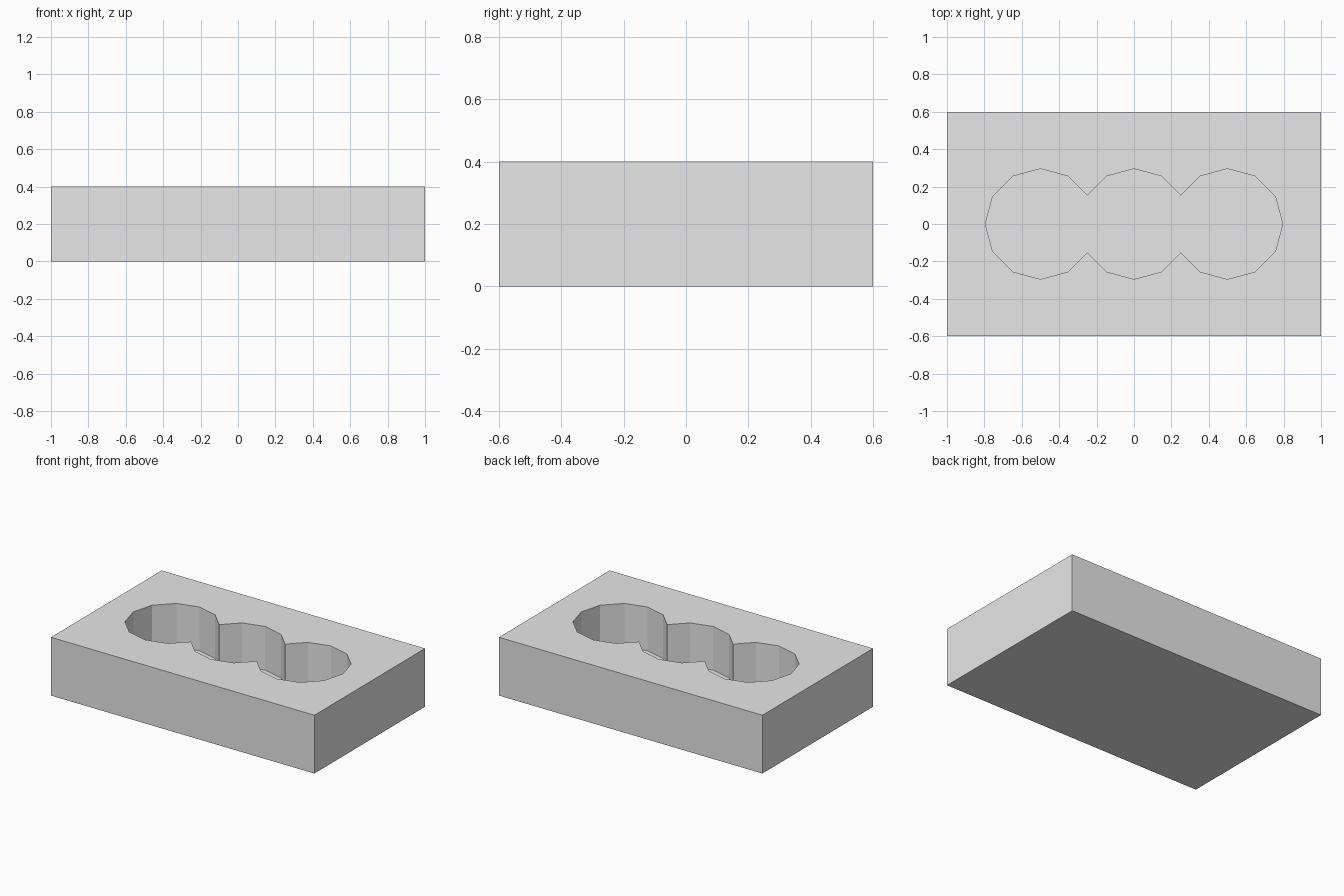
import bpy
import bmesh
from math import cos, sin, radians

cube = bpy.data.objects.get("Cube")
if cube:
    bpy.data.objects.remove(cube, do_unlink=True)

LENGTH, WIDTH, HEIGHT = 2.0, 1.2, 0.4
FLOOR = 0.1          # thickness left under the pocket
RADIUS = 0.295       # twelve-sided lobes
SPACING = 0.5

grey = bpy.data.materials.new("light grey")
grey.use_nodes = True
colour = (0.8, 0.8, 0.8, 1)
grey.diffuse_color = colour
grey.node_tree.nodes["Principled BSDF"].inputs["Base Color"].default_value = colour


def prism(name, outline, bottom, top):
    """Extrude a flat outline from bottom to top."""
    bm = bmesh.new()
    face = bm.faces.new([bm.verts.new((x, y, bottom)) for x, y in outline])
    grown = bmesh.ops.extrude_face_region(bm, geom=[face], use_keep_orig=True)
    moved = [v for v in grown["geom"] if isinstance(v, bmesh.types.BMVert)]
    bmesh.ops.translate(bm, verts=moved, vec=(0, 0, top - bottom))
    bmesh.ops.recalc_face_normals(bm, faces=bm.faces)
    mesh = bpy.data.meshes.new(name)
    bm.to_mesh(mesh)
    bm.free()
    mesh.materials.append(grey)
    obj = bpy.data.objects.new(name, mesh)
    bpy.context.collection.objects.link(obj)
    return obj


def lobe_point(centre, angle):
    a = radians(angle)
    return centre + RADIUS * cos(a), RADIUS * sin(a)


# Front half of the three-lobed pocket outline, with a cusp between lobes
cusp_y = RADIUS * (cos(radians(30)) + 0.5) - SPACING / 2
front = [lobe_point(-SPACING, a) for a in (180, 210)]
for i in (-1, 0, 1):
    front += [lobe_point(i * SPACING, a) for a in (240, 270, 300)]
    if i < 1:
        front.append(((i + 0.5) * SPACING, -cusp_y))
front.append(lobe_point(SPACING, 330))

# Back half is the front half turned around
pocket_outline = front + [(-x, -y) for x, y in front]

# Solid block
hx, hy = LENGTH / 2, WIDTH / 2
block = prism("block", [(-hx, -hy), (hx, -hy), (hx, hy), (-hx, hy)], 0, HEIGHT)

# Cut the pocket into the top
cutter = prism("pocket_cutter", pocket_outline, FLOOR, HEIGHT + 0.1)
cutter.hide_render = True
cutter.hide_set(True)
cut = block.modifiers.new("pocket", "BOOLEAN")
cut.operation = "DIFFERENCE"
cut.solver = "EXACT"
cut.object = cutter

# Bake the cut and drop the cutter
bpy.context.view_layer.update()
evaluated = block.evaluated_get(bpy.context.evaluated_depsgraph_get())
carved = bpy.data.meshes.new_from_object(evaluated)
block.modifiers.clear()
block.data = carved
bpy.data.objects.remove(cutter, do_unlink=True)
